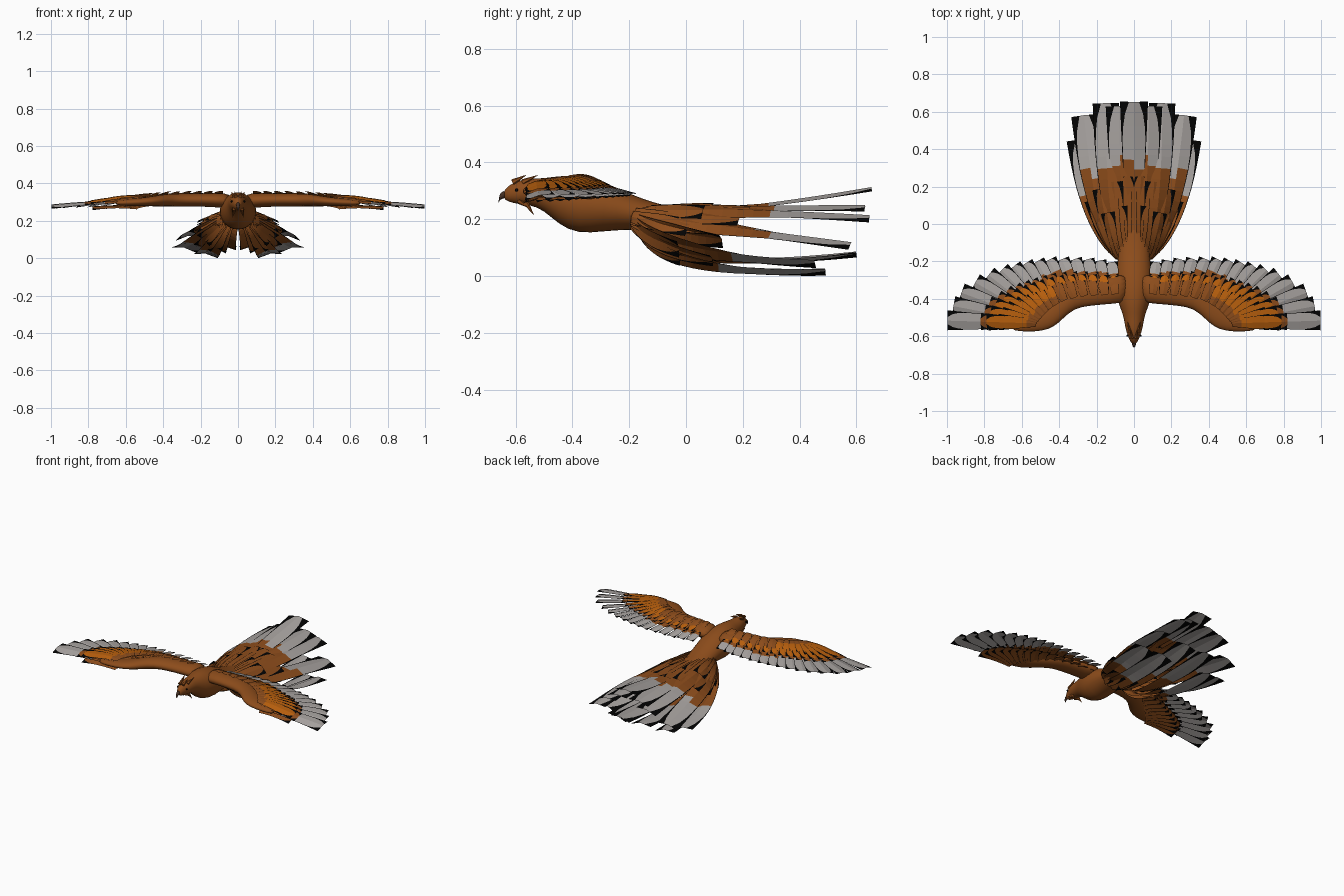
import bpy, bmesh, math, random
from mathutils import Vector

random.seed(4)
cube = bpy.data.objects.get("Cube")
if cube:
    bpy.data.objects.remove(cube)


def material(name, rgb):
    m = bpy.data.materials.new(name)
    m.use_nodes = True
    m.diffuse_color = (*rgb, 1)
    m.node_tree.nodes["Principled BSDF"].inputs["Base Color"].default_value = (*rgb, 1)
    return m


MATS = [material("rust brown", (0.265, 0.073, 0.011)),
        material("bright orange", (0.48, 0.115, 0.004)),
        material("pale grey", (0.39, 0.365, 0.35)),
        material("black", (0.001, 0.001, 0.001)),
        material("dark horn", (0.06, 0.03, 0.018))]
BROWN, ORANGE, GREY, BLACK, HORN = range(5)


def finish(bm, name, smooth=False):
    me = bpy.data.meshes.new(name)
    bm.to_mesh(me)
    bm.free()
    for m in MATS:
        me.materials.append(m)
    for p in me.polygons:
        p.use_smooth = smooth
    ob = bpy.data.objects.new(name, me)
    bpy.context.collection.objects.link(ob)
    return ob


def loft(name, rings, color=BROWN, n=14):
    """Skin of ellipses, each given as centre, half axis u, half axis v."""
    bm = bmesh.new()
    loops = []
    for c, u, v in rings:
        angles = [2 * math.pi * i / n for i in range(n)]
        loops.append([bm.verts.new(c + u * math.cos(a) + v * math.sin(a)) for a in angles])
    for a, b in zip(loops, loops[1:]):
        for i in range(n):
            j = (i + 1) % n
            bm.faces.new((a[i], a[j], b[j], b[i]))
    bm.faces.new(loops[0])
    bm.faces.new(loops[-1])
    bmesh.ops.recalc_face_normals(bm, faces=bm.faces[:])
    for f in bm.faces:
        f.material_index = color
    ob = finish(bm, name, True)
    ob.modifiers.new("smooth", "SUBSURF").levels = 1
    return ob


def pick(points, s):
    """Point at share s of a polyline."""
    f = min(max(s, 0), 1) * (len(points) - 1)
    i = min(int(f), len(points) - 2)
    return Vector(points[i]).lerp(Vector(points[i + 1]), f - i)


def feather(bm, path, side, w0, w1, base, tip, split, taper, camber, steps=16):
    """Thin black-edged vane, slightly ridged; its coloured middle rounds off from taper on."""
    rows = []
    for i in range(steps + 1):
        t = i / steps
        w = w0 + (w1 - w0) * t
        r = max(0, (t - taper) / (1.02 - taper))
        k = 0.94 * math.sqrt(max(0.05, 1 - r * r))
        along = (path(t + 0.01) - path(t - 0.01)).normalized()
        across = side(t)
        across = (across - along * across.dot(along)).normalized()
        up = across.cross(along)
        row = []
        for c in (-1, -k, 0, k, 1):
            p = path(t) + across * (w * c) + up * (w * camber * (1 - abs(c)))
            p.z = max(p.z, 0)
            row.append(bm.verts.new(p))
        rows.append(row)
    cuts = [split + random.uniform(-0.05, 0.05) for j in range(4)]
    for i, (a, b) in enumerate(zip(rows, rows[1:])):
        for j in range(4):
            f = bm.faces.new((a[j], a[j + 1], b[j + 1], b[j]))
            f.material_index = BLACK if j in (0, 3) else (base if i / steps < cuts[j] else tip)


def mirrored(ob):
    m = ob.modifiers.new("mirror", "MIRROR")
    m.use_axis = (True, False, False)
    m.use_mirror_merge = False
    return ob


X, Y, Z = Vector((1, 0, 0)), Vector((0, 1, 0)), Vector((0, 0, 1))

# Body with head: y, top, bottom, half width
BODY = [(-0.645, 0.302, 0.268, 0.012), (-0.605, 0.335, 0.253, 0.032), (-0.55, 0.345, 0.25, 0.05),
        (-0.5, 0.345, 0.23, 0.055), (-0.45, 0.355, 0.18, 0.075), (-0.38, 0.357, 0.144, 0.1),
        (-0.29, 0.337, 0.155, 0.103), (-0.2, 0.29, 0.162, 0.088), (-0.1, 0.255, 0.16, 0.085),
        (-0.03, 0.24, 0.185, 0.055), (0.01, 0.232, 0.215, 0.02)]
loft("body", [(Vector((0, y, (t + b) / 2)), X * w, Z * ((t - b) / 2)) for y, t, b, w in BODY])

# Hooked beak
BEAK = [(-0.635, 0.287, 0.013, 0.015), (-0.648, 0.285, 0.01, 0.013),
        (-0.657, 0.276, 0.008, 0.011), (-0.66, 0.258, 0.002, 0.004)]
loft("beak", [(Vector((0, y, z)), X * w, Z * h) for y, z, w, h in BEAK], HORN, 10)

# Eyes
bm = bmesh.new()
bmesh.ops.create_uvsphere(bm, u_segments=10, v_segments=6, radius=0.006)
bmesh.ops.translate(bm, vec=(0.034, -0.597, 0.303), verts=bm.verts[:])
for f in bm.faces:
    f.material_index = BLACK
mirrored(finish(bm, "eye", True))

# Crest and throat tufts: root, tip
TUFTS = [((0.012, -0.61, 0.33), (0.018, -0.56, 0.357)), ((0.022, -0.575, 0.33), (0.035, -0.52, 0.356)),
         ((0.02, -0.59, 0.265), (0.028, -0.55, 0.238)), ((0.022, -0.565, 0.26), (0.03, -0.535, 0.214))]
bm = bmesh.new()
for root, tip in TUFTS:
    r, d = Vector(root), Vector(tip) - Vector(root)
    cone = bmesh.ops.create_cone(bm, segments=6, radius1=0.011, radius2=0, depth=d.length, cap_ends=True)
    rot = d.to_track_quat('Z', 'Y')
    for v in cone["verts"]:
        v.co = rot @ v.co + r + d / 2
mirrored(finish(bm, "head_tufts"))

# Wing arm: x, y, z, half depth, half height
ARM = [(0.03, -0.34, 0.305, 0.085, 0.045), (0.12, -0.355, 0.311, 0.073, 0.038),
       (0.24, -0.372, 0.312, 0.067, 0.036), (0.32, -0.388, 0.311, 0.064, 0.035),
       (0.38, -0.433, 0.31, 0.075, 0.034), (0.43, -0.475, 0.307, 0.08, 0.03),
       (0.49, -0.51, 0.302, 0.064, 0.025), (0.57, -0.535, 0.298, 0.043, 0.02),
       (0.66, -0.55, 0.295, 0.02, 0.013)]
mirrored(loft("wing_arm", [(Vector((x, y, z)), Y * d, Z * h) for x, y, z, d, h in ARM]))

# Wing feathers fan from the arm to the trailing edge
ROOTS = [(0.1, -0.37, 0.325), (0.19, -0.375, 0.325), (0.28, -0.38, 0.325), (0.37, -0.4, 0.322),
         (0.44, -0.435, 0.317), (0.48, -0.47, 0.312), (0.51, -0.5, 0.306), (0.53, -0.515, 0.303),
         (0.54, -0.53, 0.30)]
TIPS = [(0.12, -0.205, 0.286), (0.23, -0.19, 0.285), (0.35, -0.188, 0.285), (0.47, -0.192, 0.285),
        (0.58, -0.212, 0.284), (0.69, -0.24, 0.282), (0.81, -0.285, 0.28), (0.94, -0.38, 0.278),
        (0.997, -0.515, 0.276)]


def wing_row(name, count, start, reach, lift, w, taper, base, inner, outer, split):
    """inner and outer are the tip colours toward the body and the wing end."""
    bm = bmesh.new()
    for i in range(count):
        s = i / (count - 1)
        a, b = pick(ROOTS, s), pick(TIPS, s)
        d = b - a
        across = Vector((d.y, -d.x, 0)).normalized() - Z * (0.1 + 0.12 * s)

        def path(t):
            p = a + d * (start + (reach - start) * t)
            p.z += lift * (1 - 0.4 * t) + 0.008 * math.sin(math.pi * t)
            return p
        tip, cut = (outer, split - 0.3 * s) if s > 0.45 else (inner, split)
        feather(bm, path, lambda t: across, w * 0.7, w * (1 + 0.6 * s), base, tip, cut, taper, 0.15)
    return mirrored(finish(bm, name))


wing_row("flight_feathers", 15, 0, 1, 0, 0.034, 0.75, BROWN, GREY, GREY, 0.62)
wing_row("greater_coverts", 16, 0, 0.61, 0.012, 0.029, 0.75, BROWN, BROWN, BROWN, 1)
wing_row("middle_coverts", 15, 0, 0.54, 0.022, 0.028, 0.6, BROWN, ORANGE, ORANGE, 0.62)
wing_row("lesser_coverts", 14, -0.03, 0.4, 0.03, 0.028, 0.65, BROWN, BROWN, ORANGE, 0.5)
wing_row("under_coverts", 15, 0, 0.52, -0.034, 0.03, 0.6, BROWN, BROWN, BROWN, 1)

# Tail: a ring of feathers from top to bottom, swelling round the rump and then spreading
T_ROOT = [(0, -0.08, 0.225), (0.03, -0.12, 0.222), (0.06, -0.16, 0.22), (0.08, -0.19, 0.21),
          (0.08, -0.19, 0.19), (0.06, -0.17, 0.18), (0.03, -0.15, 0.175)]
T_BEND = [(0, 0.1, 0.205), (0.07, 0.06, 0.24), (0.15, 0.02, 0.24), (0.205, -0.04, 0.19),
          (0.22, -0.09, 0.07), (0.16, -0.12, 0), (0.07, -0.1, 0)]
T_TIP = [(0, 0.655, 0.295), (0.08, 0.63, 0.235), (0.15, 0.645, 0.2), (0.265, 0.58, 0.105),
         (0.29, 0.45, 0.042), (0.18, 0.49, 0.012), (0.08, 0.6, 0.072)]


def tail_feather(bm, s, reach, lift, w0, w1, taper, tip, split):
    a, m, b = pick(T_ROOT, s), pick(T_BEND, s), pick(T_TIP, s)
    out = Vector((m.x, 0, m.z - 0.13)).normalized()
    ring = Vector((out.z, 0, -out.x))
    if ring.x < 0:
        ring = -ring

    def path(t):
        t *= reach
        return a * (1 - t) ** 2 + m * (2 * t * (1 - t)) + b * t * t + out * lift

    def side(t):
        return ring.lerp(Vector((1, 0, ring.z * 0.2)), min(1, 1.3 * t * reach))
    feather(bm, path, side, w0, w1, BROWN, tip, split, taper, 0.2)


def tail_row(name, shares, reach, lift, w0, w1, taper, tip, split):
    bm = bmesh.new()
    for s in shares:
        tail_feather(bm, s, reach, lift, w0, w1, taper, tip, split)
    mirrored(finish(bm, name))


# Central feather, then the side feathers and the two rows of coverts
bm = bmesh.new()
tail_feather(bm, 0, 1, 0.003, 0.03, 0.075, 0.75, GREY, 0.61)
finish(bm, "central_tail_feather")
tail_row("tail_feathers", [i / 6 for i in range(1, 7)], 1, 0, 0.03, 0.072, 0.75, GREY, 0.65)
tail_row("long_tail_coverts", [(i + 0.5) / 6 for i in range(6)], 0.6, 0.006, 0.024, 0.05, 0.65, BROWN, 1)
tail_row("short_tail_coverts", [i / 6 + 0.03 for i in range(6)], 0.42, 0.012, 0.02, 0.045, 0.55, BROWN, 1)
